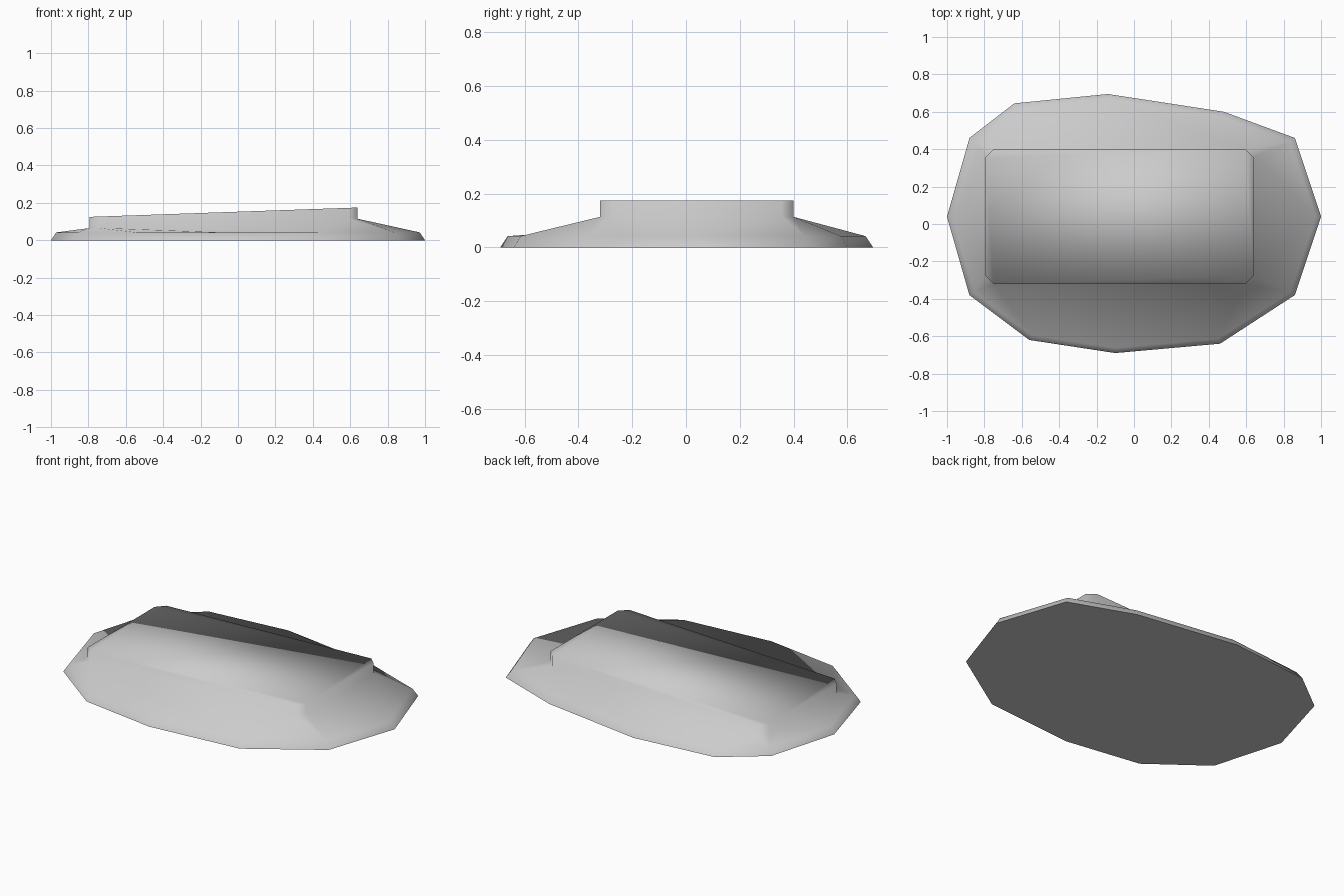
import bpy, bmesh, math

cube = bpy.data.objects.get("Cube")
if cube:
    bpy.data.objects.remove(cube, do_unlink=True)

grey = bpy.data.materials.new("mid_grey")
grey.use_nodes = True
colour = (0.6, 0.6, 0.6, 1)
grey.diffuse_color = colour
grey.node_tree.nodes["Principled BSDF"].inputs["Base Color"].default_value = colour

# Irregular foot outline and chamfered platform, counter-clockwise
FOOT = [(-1, .04), (-.88, -.38), (-.56, -.62), (-.1, -.69), (.46, -.64), (.86, -.38),
        (1, .04), (.86, .46), (.48, .6), (-.14, .695), (-.64, .645), (-.88, .46)]
LEFT, RIGHT, FRONT, BACK, CUT = -.795, .64, -.32, .4, .045
PLATE = [(LEFT, FRONT + CUT), (LEFT + CUT, FRONT), (RIGHT - CUT, FRONT), (RIGHT, FRONT + CUT),
         (RIGHT, BACK - CUT), (RIGHT - CUT, BACK), (LEFT + CUT, BACK), (LEFT, BACK - CUT)]
RIM_HEIGHT, WALL = .042, .06


def deck_height(x):
    return .125 + .05 * (x - LEFT) / (RIGHT - LEFT)


def angle(v):
    """Turn around the platform centre, with depth stretched to a square."""
    return math.atan2(2 * (v.co.y - .04), v.co.x + .08)


def stitch(bm, outer, inner):
    """Join two rings of different counts with triangles."""
    a, b = sorted(outer, key=angle), sorted(inner, key=angle)
    i = j = 0
    while i < len(a) or j < len(b):
        next_a = angle(a[i + 1]) if i + 1 < len(a) else angle(a[0]) + math.tau
        next_b = angle(b[j + 1]) if j + 1 < len(b) else angle(b[0]) + math.tau
        va, vb = a[i % len(a)], b[j % len(b)]
        if j >= len(b) or (i < len(a) and next_a <= next_b):
            bm.faces.new((va, a[(i + 1) % len(a)], vb))
            i += 1
        else:
            bm.faces.new((va, b[(j + 1) % len(b)], vb))
            j += 1


def wall(bm, low, high):
    for k in range(len(low)):
        n = (k + 1) % len(low)
        bm.faces.new((low[k], low[n], high[n], high[k]))


bm = bmesh.new()
foot = [bm.verts.new((x, y, 0)) for x, y in FOOT]
rim = [bm.verts.new((x * .972, y * .96, RIM_HEIGHT)) for x, y in FOOT]
step = [bm.verts.new((x, y, deck_height(x) - WALL)) for x, y in PLATE]
deck = [bm.verts.new((x, y, deck_height(x))) for x, y in PLATE]

# Bevelled rim, sloping shoulder, step and tilted deck
wall(bm, foot, rim)
stitch(bm, rim, step)
wall(bm, step, deck)
bm.faces.new(deck)
underside = bm.faces.new(foot[::-1])
bmesh.ops.recalc_face_normals(bm, faces=bm.faces[:])
for face in bm.faces:
    face.smooth = face is not underside
for edge in underside.edges:
    edge.smooth = False

mesh = bpy.data.meshes.new("stepped_slab")
bm.to_mesh(mesh)
bm.free()
mesh.materials.append(grey)
slab = bpy.data.objects.new("stepped_slab", mesh)
bpy.context.collection.objects.link(slab)
